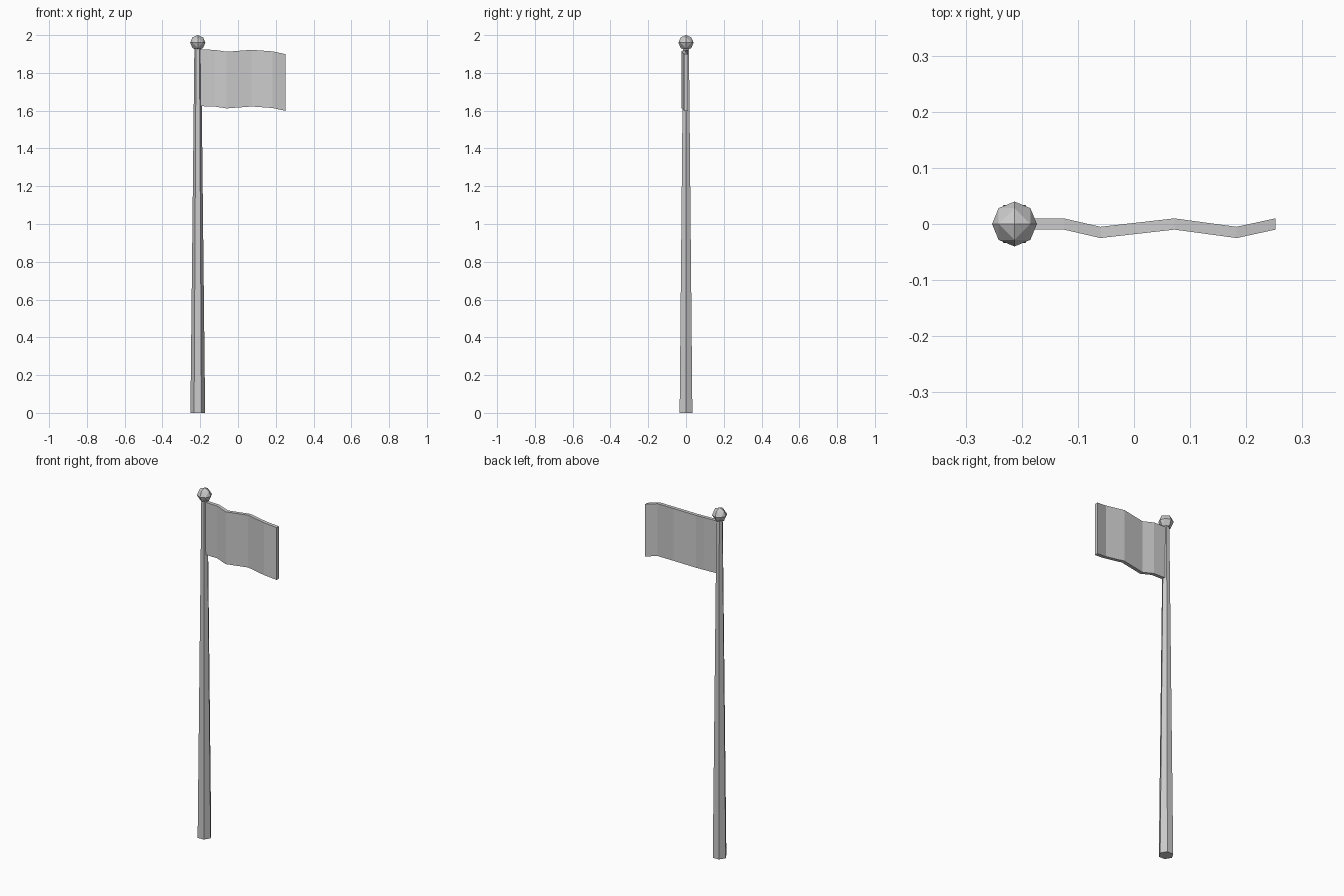
import bpy, bmesh
from math import cos, sin, tau
from mathutils import Vector
from itertools import product

if "Cube" in bpy.data.objects:
    bpy.data.objects.remove(bpy.data.objects["Cube"])

POLE_X = -0.213


def finish(bm, name, loc=(0, 0, 0)):
    bmesh.ops.recalc_face_normals(bm, faces=bm.faces)
    mesh = bpy.data.meshes.new(name)
    bm.to_mesh(mesh)
    bm.free()
    obj = bpy.data.objects.new(name, mesh)
    obj.location = loc
    bpy.context.collection.objects.link(obj)
    return obj


def loft(rings, name, loc=(0, 0, 0)):
    """Skin a row of matching closed rings and cap both ends."""
    bm = bmesh.new()
    loops = [[bm.verts.new(p) for p in ring] for ring in rings]
    for a, b in zip(loops, loops[1:]):
        for i in range(len(a)):
            j = (i + 1) % len(a)
            bm.faces.new((a[i], a[j], b[j], b[i]))
    bm.faces.new(loops[0])
    bm.faces.new(loops[-1])
    return finish(bm, name, loc)


# Tapered six-sided pole
loft([[(r * cos(tau * i / 6), r * sin(tau * i / 6), z) for i in range(6)]
      for r, z in ((0.039, 0), (0.018, 1.935))], "pole", (POLE_X, 0, 0))

# Faceted ball: an octahedron split once and pushed out to a sphere
bm = bmesh.new()
for p in product((-1, 0, 1), repeat=3):
    if sum(map(abs, p)) in (1, 2):
        bm.verts.new(Vector(p).normalized() * 0.04)
bmesh.ops.convex_hull(bm, input=bm.verts)
finish(bm, "ball_finial", (POLE_X, 0, 1.96))

# Waving flag: x, y and top height of each fold
folds = [(-0.205, 0, 1.924), (-0.125, 0, 1.922), (-0.06, -0.015, 1.912),
         (0.072, 0, 1.922), (0.183, -0.015, 1.914), (0.252, 0, 1.899)]
H, T = 0.30, 0.01
loft([[(x, y - T, z), (x, y + T, z), (x, y + T, z - H), (x, y - T, z - H)]
      for x, y, z in folds], "flag")
